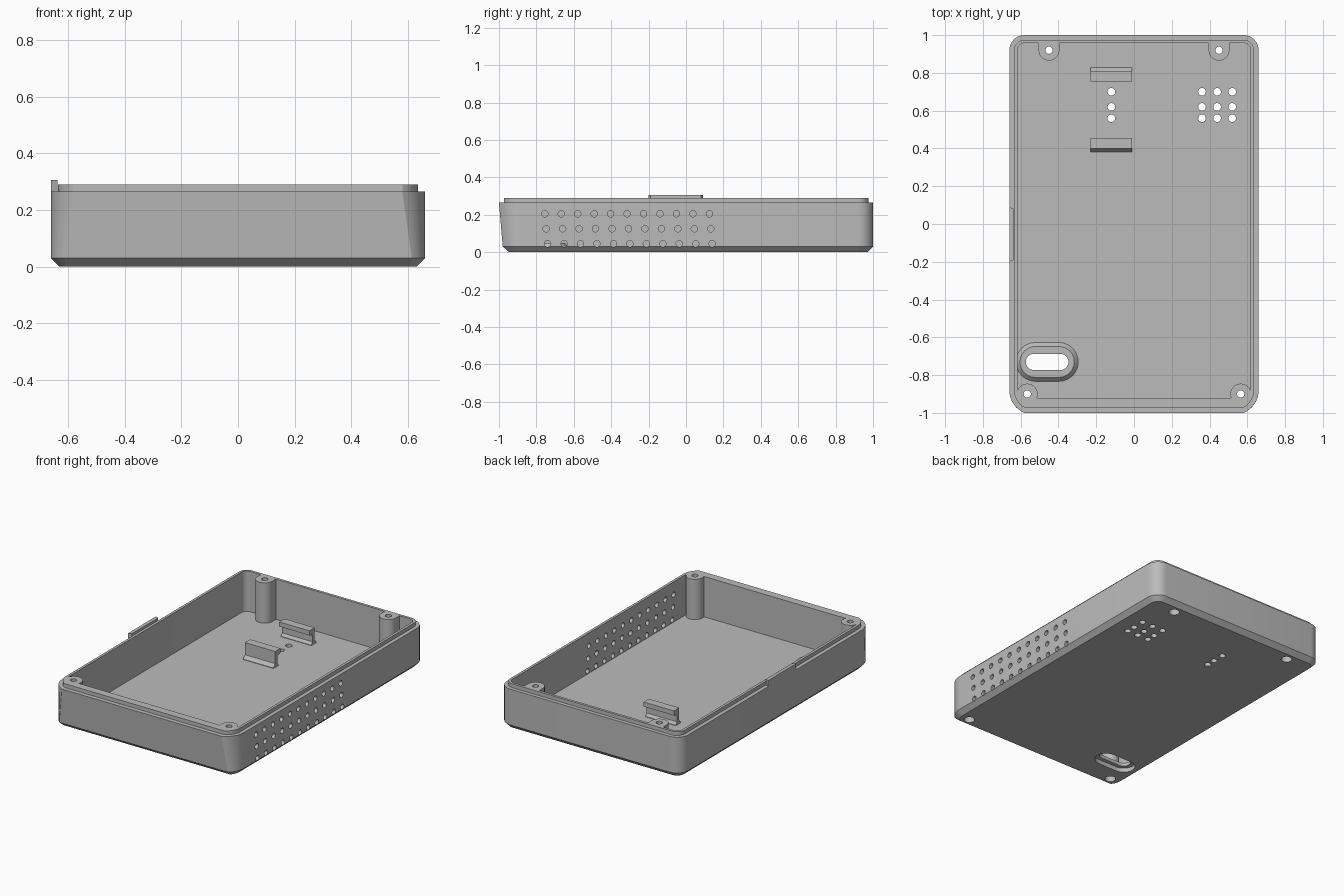
import bpy, bmesh
from math import sin, cos, pi, asin
from mathutils import Matrix

cube = bpy.data.objects.get("Cube")
if cube:
    bpy.data.objects.remove(cube, do_unlink=True)

grey = bpy.data.materials.new("plain_grey")
grey.use_nodes = True
grey.diffuse_color = (0.5, 0.5, 0.5, 1)
grey.node_tree.nodes["Principled BSDF"].inputs["Base Color"].default_value = (0.5, 0.5, 0.5, 1)


def arc(cx, cy, r, start, end, n=8):
    return [(cx + r * cos(start + (end - start) * i / n),
             cy + r * sin(start + (end - start) * i / n)) for i in range(n + 1)]


def case_outline(inset, front):
    """Rounded rectangle whose larger front corners are cut off by a flat front."""
    r = 0.08 - inset
    right = arc(0.53, -0.88, 0.13 - inset, -asin((front - 0.88) / (0.13 - inset)), 0)
    right += arc(0.58, 0.92, max(r, 0.03), 0, pi / 2) if r > 0.03 else \
        arc(0.66 - inset - 0.04, 1 - inset - 0.04, 0.04, 0, pi / 2)
    return right + [(-x, y) for x, y in reversed(right)]


def slot(cx, cy, half, r):
    """Stadium shape, lying along x."""
    return arc(cx + half, cy, r, -pi / 2, pi / 2, 12) + arc(cx - half, cy, r, pi / 2, 3 * pi / 2, 12)


def circle(cx, cy, r):
    return arc(cx, cy, r, 0, 2 * pi, 24)[:-1]


def loft(bm, layers):
    """Closed solid through (outline, z) layers."""
    rings = [[bm.verts.new((x, y, z)) for x, y in pts] for pts, z in layers]
    for a, b in zip(rings, rings[1:]):
        for i in range(len(a)):
            j = (i + 1) % len(a)
            bm.faces.new((a[i], a[j], b[j], b[i]))
    bm.faces.new(rings[0][::-1])
    bm.faces.new(rings[-1])


def finish(name, bm):
    bmesh.ops.recalc_face_normals(bm, faces=bm.faces)
    mesh = bpy.data.meshes.new(name)
    bm.to_mesh(mesh)
    bm.free()
    mesh.materials.append(grey)
    obj = bpy.data.objects.new(name, mesh)
    bpy.context.collection.objects.link(obj)
    return obj


def lofts(name, *solids):
    bm = bmesh.new()
    for layers in solids:
        loft(bm, layers)
    return finish(name, bm)


def combine(target, tool, operation):
    tool.hide_render = True
    mod = target.modifiers.new("cut", 'BOOLEAN')
    mod.operation, mod.object, mod.solver = operation, tool, 'EXACT'
    bpy.context.view_layer.objects.active = target
    bpy.ops.object.modifier_apply(modifier=mod.name)
    bpy.data.objects.remove(tool, do_unlink=True)


def smooth(obj):
    bpy.ops.object.select_all(action='DESELECT')
    obj.select_set(True)
    bpy.context.view_layer.objects.active = obj
    bpy.ops.object.shade_smooth_by_angle(angle=pi / 7)


FLOOR = 0.025
SCREWS = [(s * x, y) for s in (-1, 1) for x, y in ((0.565, -0.9), (0.45, 0.92))]

# Outer shell with chamfered base and stepped rim
rim = case_outline(0.025, 0.972)
case = lofts("case", [(case_outline(0.03, 0.945), 0), (case_outline(0, 0.98), 0.03),
                      (case_outline(0, 1.0), 0.265), (rim, 0.265), (rim, 0.29)])

# Cavity, leaving the screw posts standing
inside = case_outline(0.042, 0.92)
cavity = lofts("cavity_cutter", [(inside, FLOOR), (inside, 0.35)])
posts = []
for x, y in SCREWS:
    shape = circle(x, y, 0.055)
    if y > 0:
        shape = arc(x, y, 0.055, pi, 2 * pi, 14) + [(x + 0.055, 1.05), (x - 0.055, 1.05)]
    posts.append([(shape, 0), (shape, 0.4)])
combine(cavity, lofts("post_cutter", *posts), 'DIFFERENCE')
combine(case, cavity, 'DIFFERENCE')

# Raised surround of the cord slot
CX, CY = -0.46, -0.73
surround = lofts("slot_surround", [(slot(CX, CY, 0.062, 0.103), 0.01), (slot(CX, CY, 0.062, 0.103), FLOOR + 0.003),
                                   (slot(CX, CY, 0.062, 0.082), 0.05)])
combine(case, surround, 'UNION')

# Slot with its pocket underneath, countersunk screw holes, floor vents
wide, narrow = slot(CX, CY, 0.07, 0.07), slot(CX, CY, 0.07, 0.043)
cuts = [[(wide, -0.05), (wide, 0.028), (narrow, 0.028), (narrow, 0.1)]]
for x, y in SCREWS:
    head, shaft = circle(x, y, 0.033), circle(x, y, 0.019)
    cuts.append([(head, -0.05), (head, 0.1), (shaft, 0.1), (shaft, 0.4)])
for x in (-0.12, 0.36, 0.44, 0.52):
    for y in (0.56, 0.62, 0.7):
        cuts.append([(circle(x, y, 0.02), -0.05), (circle(x, y, 0.02), 0.1)])
combine(case, lofts("floor_cutter", *cuts), 'DIFFERENCE')

# Three rows of vents in the right wall
bm = bmesh.new()
for row in range(3):
    for i in range(11):
        place = Matrix.Translation((0.65, -0.74 - 0.0075 * row + 0.088 * i, 0.045 + 0.08 * row))
        bmesh.ops.create_cone(bm, cap_ends=True, segments=20, radius1=0.017, radius2=0.017,
                              depth=0.14, matrix=place @ Matrix.Rotation(pi / 2, 4, 'Y'))
combine(case, finish("wall_vent_cutter", bm), 'DIFFERENCE')
smooth(case)

# Locking tab on the left rim
tab = [(-0.66, -0.2), (-0.637, -0.19), (-0.637, 0.08), (-0.66, 0.09)]
lofts("rim_tab", [(tab, 0.262), (tab, 0.305)])

# Pair of facing hooks: (distance inwards, height) profile swept along x
HOOK = [(-0.018, 0.02), (-0.018, 0.028), (0, 0.05), (0, 0.13), (0.055, 0.13), (0.055, 0.1),
        (0.022, 0.09), (0.022, 0.045), (0.035, 0.028), (0.035, 0.02)]
for name, base, way in (("front_hook", 0.4, 1), ("back_hook", 0.81, -1)):
    bm = bmesh.new()
    ends = [[bm.verts.new((x, base + way * d, z)) for d, z in HOOK] for x in (-0.23, -0.01)]
    for i in range(len(HOOK)):
        j = (i + 1) % len(HOOK)
        bm.faces.new((ends[0][i], ends[0][j], ends[1][j], ends[1][i]))
    for end in ends:
        bm.faces.new(end)
    finish(name, bm)
